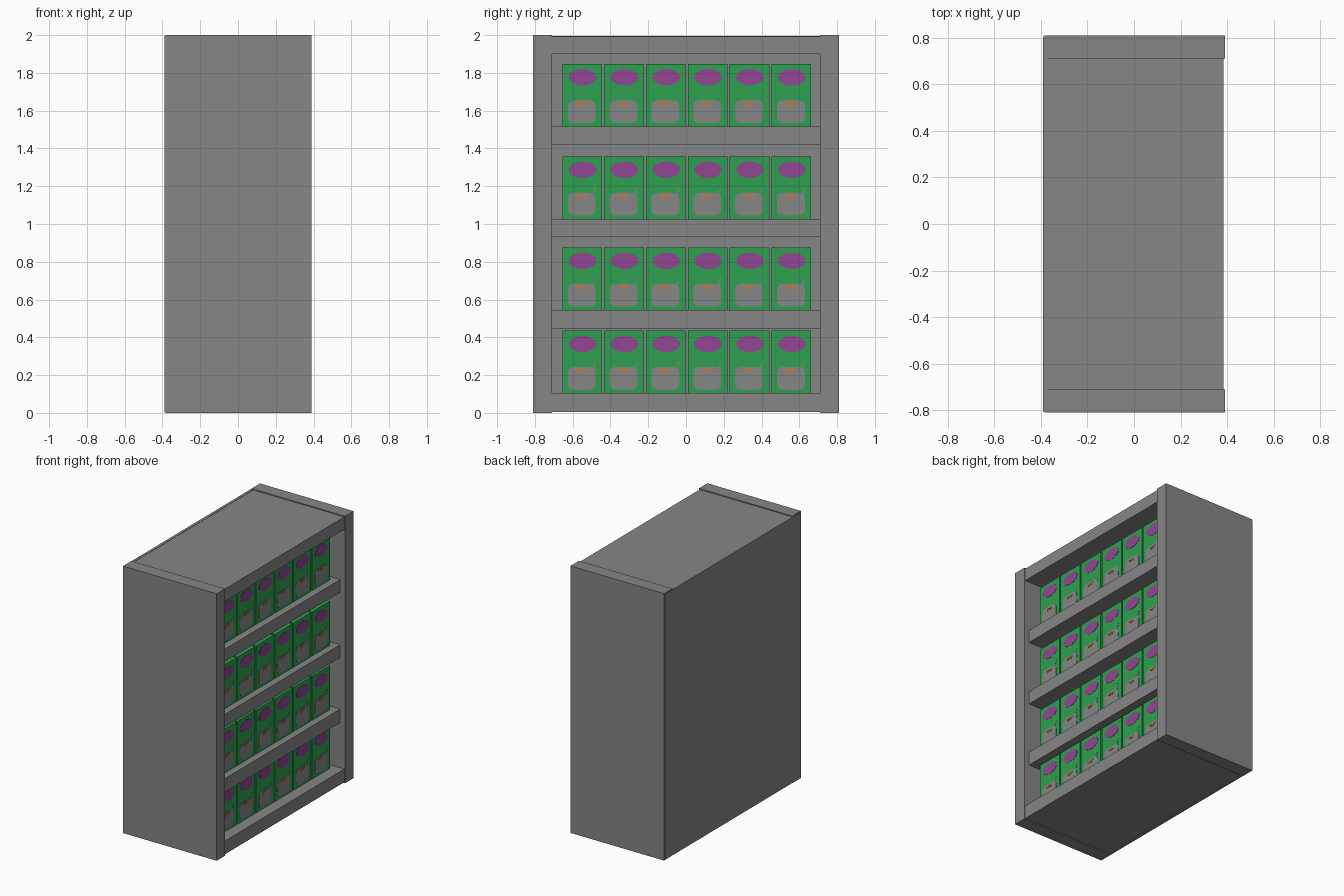
import bpy, bmesh, math

if "Cube" in bpy.data.objects:
    bpy.data.objects.remove(bpy.data.objects["Cube"])

def material(name, rgb):
    m = bpy.data.materials.new(name)
    m.diffuse_color = (*rgb, 1)
    m.use_nodes = True
    m.node_tree.nodes["Principled BSDF"].inputs["Base Color"].default_value = m.diffuse_color
    return m

GREY = material("grey", (0.24, 0.24, 0.24))
GREEN = material("green", (0.027, 0.352, 0.08))
PURPLE = material("purple", (0.287, 0.061, 0.287))
ORANGE = material("orange", (0.58, 0.2, 0.04))

def finish(name, bm, mat):
    bmesh.ops.recalc_face_normals(bm, faces=bm.faces[:])
    me = bpy.data.meshes.new(name)
    bm.to_mesh(me)
    bm.free()
    me.materials.append(mat)
    ob = bpy.data.objects.new(name, me)
    bpy.context.collection.objects.link(ob)
    return ob

def box(name, x, y, z, mat):
    bm = bmesh.new()
    bmesh.ops.create_cube(bm, size=1)
    for v in bm.verts:
        v.co = [(a + b) / 2 + c * (b - a) for c, (a, b) in zip(v.co, (x, y, z))]
    return finish(name, bm, mat)

def plate(name, outline, x, y, z, mat, thick=0.002):
    """Thin plate facing +x; outline is (y, z) offsets."""
    bm = bmesh.new()
    face = bm.faces.new([bm.verts.new((x, y + a, z + b)) for a, b in outline])
    out = bmesh.ops.extrude_face_region(bm, geom=[face])
    for v in out["geom"]:
        if isinstance(v, bmesh.types.BMVert):
            v.co.x += thick
    return finish(name, bm, mat)

def superellipse(w, h, power, n=28):
    pts = []
    for i in range(n):
        a = 2 * math.pi * i / n
        c, s = math.cos(a), math.sin(a)
        pts.append((math.copysign(abs(c) ** power, c) * w,
                    math.copysign(abs(s) ** power, s) * h))
    return pts

def rect(w, h):
    return [(-w, -h), (w, -h), (w, h), (-w, h)]

# Cabinet carcass, open towards +x
for side, ya, yb in (("left", -0.81, -0.71), ("right", 0.71, 0.81)):
    box(f"side_wall_{side}", (-0.385, 0.39), (ya, yb), (0, 2), GREY)
box("back_panel", (-0.39, -0.37), (-0.805, 0.805), (0.005, 1.995), GREY)
box("top_board", (-0.38, 0.384), (-0.71, 0.71), (1.9, 1.993), GREY)
box("bottom_board", (-0.38, 0.384), (-0.71, 0.71), (0.006, 0.105), GREY)

# Shelves
for i, (za, zb) in enumerate(((0.443, 0.545), (0.93, 1.027), (1.42, 1.515))):
    box(f"shelf_{i + 1}", (-0.38, 0.35), (-0.71, 0.71), (za, zb), GREY)

# Cartons with a printed oval, a pot, its handle and orange marks
FRONT = 0.298
oval = superellipse(0.073, 0.043, 1.0)
pot = superellipse(0.074, 0.061, 0.42)
handle = [(0.055, 0.045), (0.062, 0.045), (0.075, 0.09), (0.07, 0.092)]
for r, z in enumerate((0.105, 0.545, 1.027, 1.517)):
    for c in range(6):
        y = -0.55 + c * 0.2215
        tag = f"{r + 1}_{c + 1}"
        box(f"carton_{tag}", (FRONT - 0.2, FRONT), (y - 0.105, y + 0.105), (z, z + 0.33), GREEN)
        plate(f"oval_{tag}", oval, FRONT, y + 0.003, z + 0.26, PURPLE)
        plate(f"pot_{tag}", pot, FRONT, y - 0.002, z + 0.078, GREY)
        if r < 3:
            plate(f"pot_handle_{tag}", handle, FRONT, y - 0.002, z + 0.078, GREY)
        for k, w in enumerate((0.028, 0.02)):
            plate(f"pot_mark_{tag}_{k + 1}", rect(w, 0.004), FRONT, y - 0.004,
                  z + 0.125 - 0.011 * k, ORANGE, 0.004)
